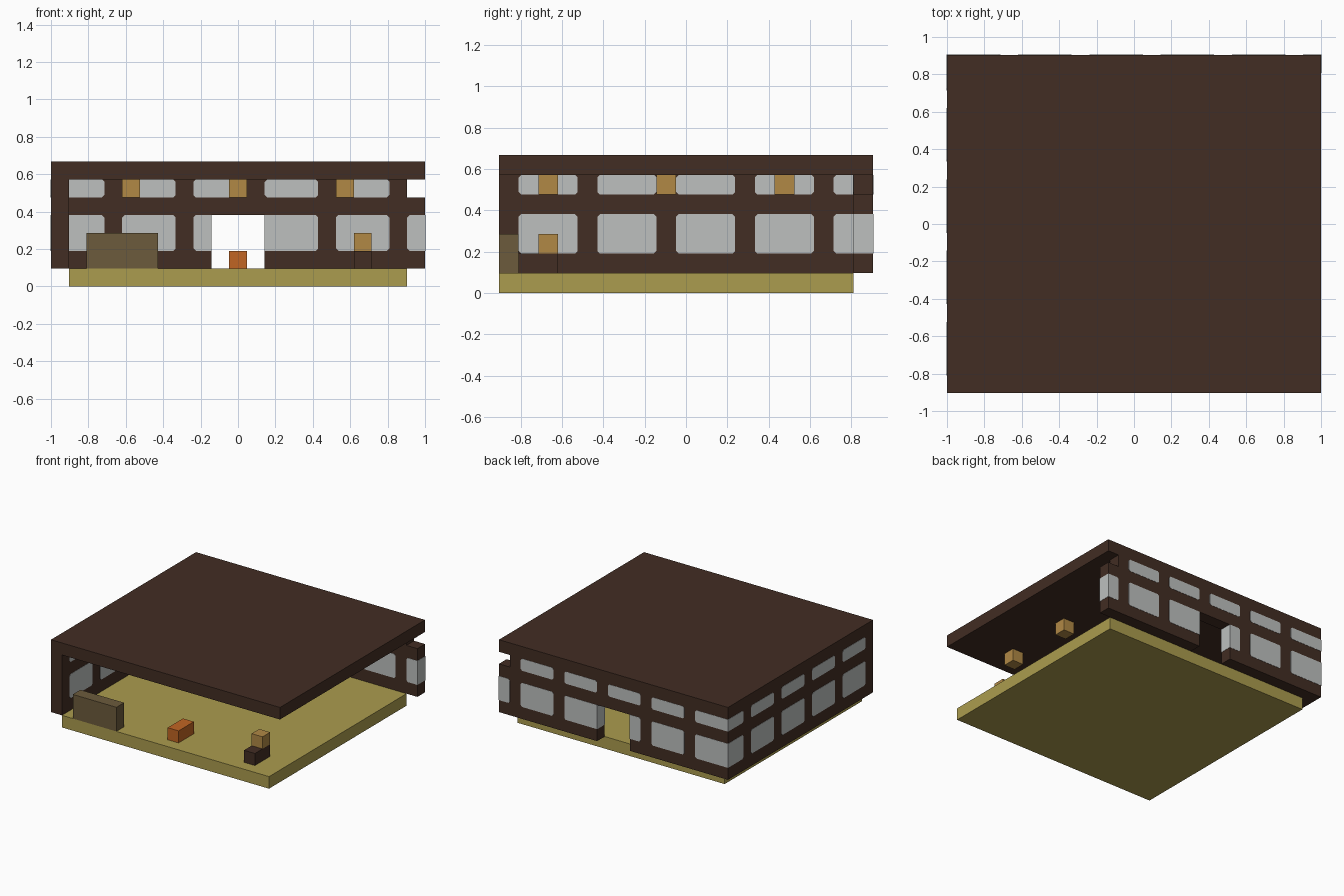
import bpy
import bmesh

default = bpy.data.objects.get("Cube")
if default:
    bpy.data.objects.remove(default, do_unlink=True)

# Everything sits on a block grid: 21 wide, 19 deep, 7 high
U = 2 / 21
PROUD = 0.02     # how far glass stands out of the walls, in blocks
CORNER = 0.13    # clipped window corner, in blocks


def material(name, rgb):
    linear = [(c / 255 / 12.92) if c < 11 else ((c / 255 + 0.055) / 1.055) ** 2.4 for c in rgb]
    mat = bpy.data.materials.new(name)
    mat.use_nodes = True
    mat.diffuse_color = (*linear, 1)
    shader = next(n for n in mat.node_tree.nodes if n.type == 'BSDF_PRINCIPLED')
    shader.inputs["Base Color"].default_value = (*linear, 1)
    return mat


WOOD = material("dark_wood", (66, 45, 35))
FLOOR = material("straw_floor", (171, 156, 78))
GLASS = material("pale_glass", (189, 192, 191))
LAMP = material("lamp_amber", (177, 137, 69))
COUNTER = material("counter_brown", (108, 91, 60))
ORANGE = material("orange", (193, 101, 35))


def prism(name, outline, start, end, mat, along_y=True):
    """Extrude an upright outline of (side, height) points through a wall's depth."""
    def place(side, height, depth):
        x, y = (side, depth) if along_y else (depth, side)
        return ((x - 10.5) * U, (y - 9.5) * U, height * U)

    bm = bmesh.new()
    face = bm.faces.new([bm.verts.new(place(s, h, start)) for s, h in outline])
    top = bmesh.ops.extrude_face_region(bm, geom=[face])["geom"]
    shift = (0, (end - start) * U, 0) if along_y else ((end - start) * U, 0, 0)
    bmesh.ops.translate(bm, vec=shift, verts=[v for v in top if isinstance(v, bmesh.types.BMVert)])
    bmesh.ops.recalc_face_normals(bm, faces=bm.faces)
    mesh = bpy.data.meshes.new(name)
    bm.to_mesh(mesh)
    bm.free()
    mesh.materials.append(mat)
    obj = bpy.data.objects.new(name, mesh)
    bpy.context.collection.objects.link(obj)
    return obj


def box(name, x0, x1, y0, y1, z0, z1, mat):
    return prism(name, [(x0, z0), (x1, z0), (x1, z1), (x0, z1)], y0, y1, mat)


def window(name, a, b, z0, z1, start, along_y, open_a=False, open_b=False):
    """Glass through a wall; open ends run square past the wall's edge."""
    ca, cb = (0 if open_a else CORNER), (0 if open_b else CORNER)
    a -= PROUD if open_a else 0
    b += PROUD if open_b else 0
    left = [(a + ca, z1), (a, z1 - ca), (a, z0 + ca), (a + ca, z0)] if ca else [(a, z1), (a, z0)]
    right = [(b - cb, z0), (b, z0 + cb), (b, z1 - cb), (b - cb, z1)] if cb else [(b, z0), (b, z1)]
    prism(name, left + right, start - PROUD, start + 1 + PROUD, GLASS, along_y)


# Floor and roof slabs
box("floor", 1, 20, 0, 18, 0, 1, FLOOR)
box("roof", 0, 21, 0, 19, 6, 7, WOOD)

# Back wall with its doorway and the notch at the open end
prism("back_wall", [(0, 1), (9, 1), (9, 4), (12, 4), (12, 1), (21, 1),
                    (21, 5), (20, 5), (20, 6), (0, 6)], 18, 19, WOOD)

# Side wall
box("right_wall", 0, 1, 0, 18, 1, 6, WOOD)

# Upper and lower window rows of the back wall
for i in range(5):
    a = 4 * i
    window(f"back_upper_window_{i}", a, a + 3, 5, 6, 18, True, open_a=i == 0)
    if i != 2:
        window(f"back_lower_window_{i}", a, a + 3, 2, 4, 18, True, open_a=i in (0, 3))
window("door_side_window", 8, 9, 2, 4, 18, True, open_b=True)
window("back_end_window", 20, 21, 2, 4, 18, True, open_b=True)

# Upper and lower window rows of the side wall
for i in range(5):
    a = 4 * i + 1
    b = min(a + 3, 19)
    window(f"right_upper_window_{i}", a, b, 5, 6, 0, False, open_b=i == 4)
    window(f"right_lower_window_{i}", a, b, 2, 4, 0, False, open_b=i == 4)

# Ceiling lamps
for x in (4, 10, 16):
    for y in (2, 8, 14):
        box(f"ceiling_lamp_{x}_{y}", x, x + 1, y, y + 1, 5, 6, LAMP)

# Furniture near the open front
box("counter", 2, 6, 0, 1, 1, 3, COUNTER)
box("orange_seat", 10, 11, 1, 3, 1, 2, ORANGE)
box("lamp_bench", 17, 18, 1, 3, 1, 2, WOOD)
box("bench_lamp", 17, 18, 2, 3, 2, 3, LAMP)
